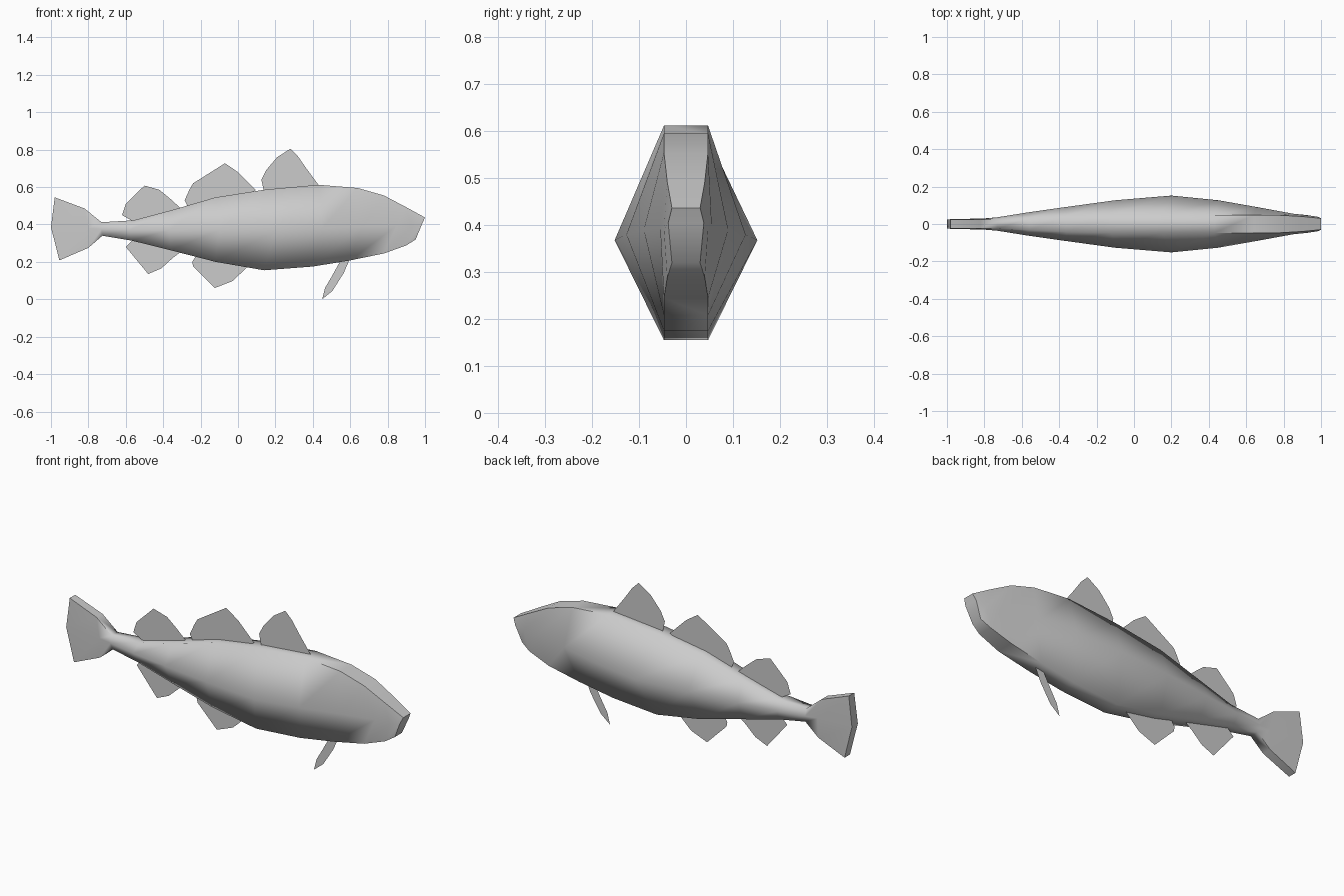
import bpy, bmesh

grey = bpy.data.materials.new("plain grey")
grey.diffuse_color = (0.6, 0.6, 0.6, 1)


def make(name, verts, faces, smooth):
    mesh = bpy.data.meshes.new(name)
    mesh.from_pydata(verts, [], faces)
    mesh.materials.append(grey)
    bm = bmesh.new()
    bm.from_mesh(mesh)
    bmesh.ops.recalc_face_normals(bm, faces=bm.faces)
    for f in bm.faces:
        f.smooth = smooth
    bm.to_mesh(mesh)
    bm.free()
    obj = bpy.data.objects.new(name, mesh)
    bpy.context.collection.objects.link(obj)
    return obj


# Body: six-sided rings from tail to snout
# back x, z | flank x, z, half width | belly x, z | half width of back and belly
rings = [
    (-0.98, 0.545, -1.00, 0.385, 0.025, -0.955, 0.208, 0.023),
    (-0.82, 0.485, -0.80, 0.38, 0.030, -0.80, 0.275, 0.025),
    (-0.73, 0.412, -0.73, 0.375, 0.036, -0.725, 0.340, 0.025),
    (-0.56, 0.422, -0.58, 0.37, 0.060, -0.57, 0.314, 0.032),
    (-0.36, 0.475, -0.37, 0.37, 0.090, -0.36, 0.262, 0.042),
    (-0.12, 0.545, -0.10, 0.37, 0.127, -0.12, 0.200, 0.047),
    (0.15, 0.587, 0.20, 0.368, 0.152, 0.14, 0.155, 0.047),
    (0.43, 0.612, 0.45, 0.38, 0.127, 0.40, 0.175, 0.047),
    (0.64, 0.595, 0.66, 0.39, 0.090, 0.60, 0.208, 0.047),
    (0.78, 0.555, 0.85, 0.395, 0.055, 0.78, 0.245, 0.047),
    (0.90, 0.492, 0.93, 0.39, 0.047, 0.90, 0.288, 0.040),
    (1.00, 0.437, 0.985, 0.405, 0.038, 0.95, 0.320, 0.030),
]
verts, faces = [], []
for xt, zt, xm, zm, wm, xb, zb, w in rings:
    verts += [(xt, w, zt), (xm, wm, zm), (xb, w, zb),
              (xb, -w, zb), (xm, -wm, zm), (xt, -w, zt)]
for r in range(len(rings) - 1):
    for i in range(6):
        j = (i + 1) % 6
        faces.append((6 * r + i, 6 * r + j, 6 * r + 6 + j, 6 * r + 6 + i))
n = len(verts)
# End caps: tail edge and mouth, each split at the flank
for k in (0, n - 6):
    faces += [(k, k + 1, k + 4, k + 5), (k + 1, k + 2, k + 3, k + 4)]
body = make("body", verts, faces, True)
bpy.context.view_layer.objects.active = body
body.select_set(True)
bpy.ops.object.shade_smooth_by_angle(angle=1.22)

# Fins: thin flat sheets on the centre plane, outlined in x and z
fins = {
    "front_back_fin": [(.14, .57), (.125, .64), (.15, .69), (.21, .76),
                       (.28, .805), (.32, .765), (.365, .70), (.43, .612)],
    "middle_back_fin": [(-.26, .48), (-.285, .53), (-.26, .585), (-.24, .62),
                        (-.07, .727), (0, .68), (.095, .585), (.05, .55)],
    "rear_back_fin": [(-.55, .41), (-.62, .45), (-.60, .51), (-.5, .608),
                      (-.42, .585), (-.365, .54), (-.31, .49), (-.34, .46)],
    "front_belly_fin": [(-.22, .24), (-.245, .20), (-.24, .175), (-.125, .06),
                        (-.03, .097), (.05, .172), (.02, .2)],
    "rear_belly_fin": [(-.55, .33), (-.60, .28), (-.48, .135), (-.41, .165),
                       (-.35, .22), (-.31, .25), (-.34, .28)],
    "breast_fin": [(.45, 0), (.465, .06), (.50, .12), (.55, .21),
                   (.60, .22), (.565, .14), (.505, .045)],
}
for name, outline in fins.items():
    make(name, [(x, 0, z) for x, z in outline], [range(len(outline))], False)
